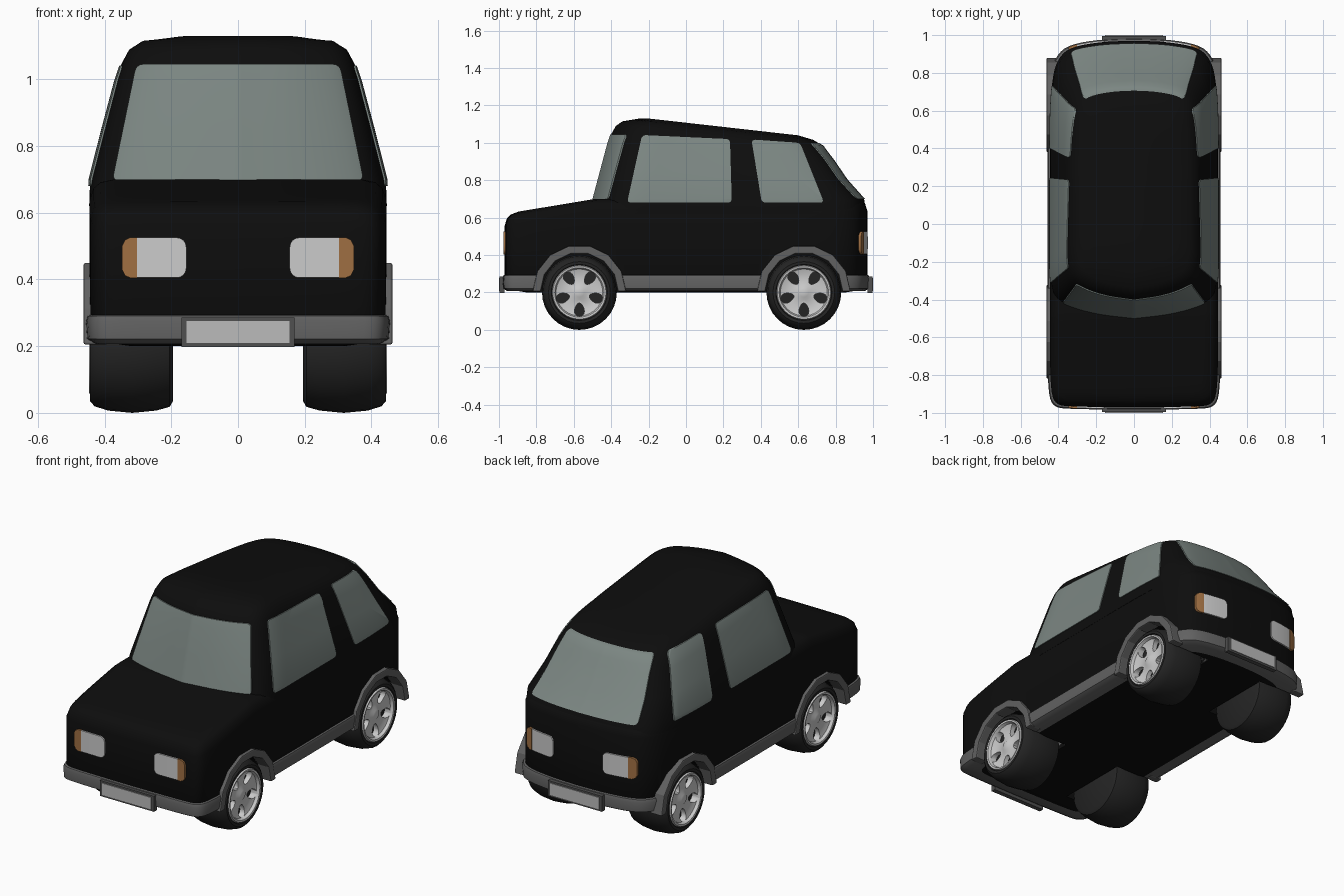
import bpy, bmesh, math
from mathutils import Vector

if "Cube" in bpy.data.objects:
    bpy.data.objects.remove(bpy.data.objects["Cube"])


def mat(name, r, g, b):
    m = bpy.data.materials.new(name)
    m.diffuse_color = (r, g, b, 1)
    m.use_nodes = True
    m.node_tree.nodes["Principled BSDF"].inputs["Base Color"].default_value = m.diffuse_color
    return m


PAINT = mat("black paint", .004, .004, .004)
GLASS = mat("tinted glass", .2, .24, .225)
TRIM = mat("grey trim", .12, .12, .12)
RUBBER = mat("rubber", .018, .018, .018)
AMBER = mat("amber", .35, .16, .055)
PLATE = mat("plate", .5, .5, .5)
FRAME = mat("plate frame", .08, .08, .08)


def make(name, bm, m=None):
    bmesh.ops.recalc_face_normals(bm, faces=bm.faces)
    me = bpy.data.meshes.new(name)
    bm.to_mesh(me)
    bm.free()
    o = bpy.data.objects.new(name, me)
    bpy.context.collection.objects.link(o)
    if m:
        me.materials.append(m)
    return o


def activate(o):
    bpy.ops.object.select_all(action='DESELECT')
    o.select_set(True)
    bpy.context.view_layer.objects.active = o


def smooth(o, deg=40):
    activate(o)
    bpy.ops.object.shade_smooth_by_angle(angle=math.radians(deg))


def boolean(o, cutter, op):
    md = o.modifiers.new("cut", 'BOOLEAN')
    md.object, md.operation, md.solver = cutter, op, 'EXACT'
    activate(o)
    bpy.ops.object.modifier_apply(modifier=md.name)
    bpy.data.objects.remove(cutter)


def round_off(pts, n=2):
    for _ in range(n):
        new = [pts[0]]
        for p, q in zip(pts, pts[1:]):
            new += [p.lerp(q, .25), p.lerp(q, .75)]
        pts = new + [pts[-1]]
    return pts


def loft(name, loops, m):
    """Skin half outlines (front centre to back centre), mirrored in x."""
    bm = bmesh.new()
    rings = []
    for half in loops:
        full = half + [Vector((-p.x, p.y, p.z)) for p in half[-2:0:-1]]
        rings.append([bm.verts.new(p) for p in full])
    n = len(rings[0])
    for a, b in zip(rings, rings[1:]):
        for i in range(n):
            j = (i + 1) % n
            bm.faces.new((a[i], a[j], b[j], b[i]))
    for r in (rings[0], rings[-1]):
        h = n // 2
        bm.faces.new((r[0], r[1], r[-1]))
        bm.faces.new((r[h - 1], r[h], r[h + 1]))
        for i in range(1, h - 1):
            bm.faces.new((r[i], r[i + 1], r[n - i - 1], r[n - i]))
    return make(name, bm, m)


def prism(name, pts, axis, lo, hi, m=None, rnd=0.0):
    """Outline in (x,z) pushed along y, or in (y,z) pushed along x."""
    bm = bmesh.new()
    to3 = (lambda u, v, d: (u, d, v)) if axis == 'y' else (lambda u, v, d: (d, u, v))
    bm.faces.new([bm.verts.new(to3(u, v, lo)) for u, v in pts])
    if rnd:
        bmesh.ops.bevel(bm, geom=bm.verts[:], offset=rnd, segments=4, profile=.5, affect='VERTICES')
    ext = bmesh.ops.extrude_face_region(bm, geom=bm.faces[:])
    bmesh.ops.translate(bm, vec=to3(0, 0, hi - lo),
                        verts=[e for e in ext['geom'] if isinstance(e, bmesh.types.BMVert)])
    return make(name, bm, m)


def lathe(name, prof, side, y, z, m=None, n=32):
    bm = bmesh.new()
    vs = [bm.verts.new((side * x, y, z + r)) for x, r in prof]
    es = [bm.edges.new(e) for e in zip(vs, vs[1:])]
    bmesh.ops.spin(bm, geom=vs + es, cent=(0, y, z), axis=(1, 0, 0),
                   angle=2 * math.pi, steps=n, use_duplicate=False)
    bmesh.ops.remove_doubles(bm, verts=bm.verts, dist=1e-5)
    return make(name, bm, m)


# Lower body: plan outline stacked up to a sloping bonnet
PLAN = round_off([Vector(p) for p in (
    (0, -.97), (.34, -.967), (.415, -.955), (.44, -.89), (.445, -.7), (.445, -.53), (.445, -.47),
    (.445, 0), (.445, .55), (.433, .78), (.4, .88), (.335, .937), (.17, .965), (0, .97))])


def ring(z, inset, drop=None):
    out = []
    for p in PLAN:
        x, y = p.x * (1 - inset / .445), p.y * (1 - inset / .97)
        zz = z if drop is None else min(.70, .63 + .165 * (y + .91)) - drop
        out.append(Vector((x, y, zz)))
    return out


def lower_body(name, e, m):
    return loft(name, [ring(.2, .12), ring(.214, .03 - e), ring(.28, -e), ring(.45, -e),
                       ring(0, -e, .065), ring(0, .012 - e, .027), ring(0, .033 - e, .009),
                       ring(0, .075 - e, 0)], m)


# Cabin: (height, front y, back y, half width), roof slopes down to the back
LEVELS = [(.62, -.515, .966, .446), (.70, -.495, .952, .443), (.85, -.455, .86, .405),
          (1.0, -.415, .785, .366), (1.05, -.398, .755, .35), (1.09, -.375, .73, .33),
          (1.115, -.34, .68, .295), (1.13, -.25, .60, .22)]


def cabin(name, e, m):
    loops = []
    for z, f, b, w in LEVELS:
        f, b, w = f - e, b + e, w + e
        t = min(1, max(0, (z - .7) / .38))
        pts = [(0, f), (.45 * w, f + .022), (.82 * w, f + .07), (.96 * w, f + .12), (w, f + .22),
               (w, f + .35), (w, (f + b) / 2), (w, b - .4), (.97 * w, b - .19), (.9 * w, b - .09),
               (.75 * w, b - .035), (.38 * w, b - .006), (0, b)]
        loops.append([Vector((p.x, p.y, z - t * .09 * max(0, p.y + .2) / .8))
                      for p in round_off([Vector(q) for q in pts])])
    return loft(name, loops, m)


body = lower_body("lower_body", 0, PAINT)
bumper = loft("bumper_and_sill", [ring(.207, .015), ring(.222, -.01), ring(.275, -.013),
                                  ring(.29, -.008), ring(.298, .01)], TRIM)
smooth(cabin("cabin", 0, PAINT), 50)

# Windows: slightly swollen cabin trimmed by each window outline
windows = [("windscreen", 'y', -.7, -.2, [(-.377, .695), (.377, .695), (.305, 1.045), (-.305, 1.045)]),
           ("rear_window", 'y', .5, 1.1, [(-.335, .70), (.335, .70), (.27, 1.0), (-.27, 1.0)])]
for s, tag in ((1, "left"), (-1, "right")):
    windows += [("front_window_" + tag, 'x', s * .25, s * .6,
                 [(-.315, .68), (.245, .68), (.235, 1.02), (-.235, 1.042)]),
                ("back_window_" + tag, 'x', s * .25, s * .6,
                 [(.405, .68), (.738, .68), (.61, 1.0), (.35, 1.018)])]
for name, axis, lo, hi, pts in windows:
    g = cabin(name, .005, GLASS)
    boolean(g, prism("cutter", pts, axis, lo, hi, rnd=.02), 'INTERSECT')
    smooth(g)

# Lamps, front and rear: swollen body trimmed the same way
for s in (1, -1):
    for lo, hi, tag in ((-1.1, -.8, "head"), (.8, 1.1, "tail")):
        lamp = lower_body(tag + "_lamp", .008, None)
        pts = [(s * .155, .405), (s * .345, .405), (s * .345, .525), (s * .155, .525)]
        boolean(lamp, prism("cutter", pts, 'y', lo, hi, rnd=.028), 'INTERSECT')
        smooth(lamp)
        ind = lower_body(tag + "_indicator", .010, AMBER)
        pts = [(s * x, z) for x, z in ((.303, .404), (.322, .404), (.339, .412), (.347, .428),
                                       (.347, .502), (.339, .518), (.322, .526), (.303, .526))]
        boolean(ind, prism("cutter", pts, 'y', lo, hi), 'INTERSECT')
        smooth(ind)

# Wheels, wells and arches
TYRE = [(.195, 0), (.195, .165), (.205, .182), (.245, .193), (.317, .2), (.39, .193), (.43, .18),
        (.443, .165), (.442, .15), (.43, .144), (.385, .14), (.385, 0)]
RIM = [(.428, 0), (.428, .025), (.418, .04), (.42, .1), (.428, .125), (.444, .132), (.446, .142),
       (.432, .147), (.392, .147), (.392, 0)]
for y in (-.57, .63):
    for s in (1, -1):
        for o in (body, bumper):
            boolean(o, lathe("cutter", [(.18, 0), (.18, .212), (.6, .212), (.6, 0)], s, y, .2), 'DIFFERENCE')
        smooth(lathe("tyre", TYRE, s, y, .2, RUBBER))
        rim = lathe("wheel_rim", RIM, s, y, .2, n=40)
        for k in range(5):
            a = math.radians(270 + 72 * k)
            ca, sa = math.cos(a), math.sin(a)
            oval = []
            for i in range(14):
                t = 2 * math.pi * i / 14
                r = .092 + .036 * math.cos(t)
                q = .026 * math.sin(t) * (1 + .25 * math.cos(t))
                oval.append((y + r * ca - q * sa, .2 + r * sa + q * ca))
            boolean(rim, prism("cutter", oval, 'x', s * .35, s * .5), 'DIFFERENCE')
        smooth(rim)
        arc = [math.pi * k / 7 for k in range(8)]
        pts = [(y + .25 * math.cos(a), .205 + .25 * math.sin(a)) for a in arc]
        pts += [(y + .207 * math.cos(a), .205 + .207 * math.sin(a)) for a in reversed(arc)]
        arch = prism("wheel_arch", pts, 'x', s * .39, s * .463, TRIM)
        bv = arch.modifiers.new("soften", 'BEVEL')
        bv.width, bv.segments = .006, 2
smooth(body)
smooth(bumper)

# Number plates
for s in (1, -1):
    prism("plate_frame", [(-.17, .198), (.17, .198), (.17, .286), (-.17, .286)], 'y', s * .97, s * .996, FRAME)
    prism("plate", [(-.154, .209), (.154, .209), (.154, .276), (-.154, .276)], 'y', s * .98, s * 1.0, PLATE)
